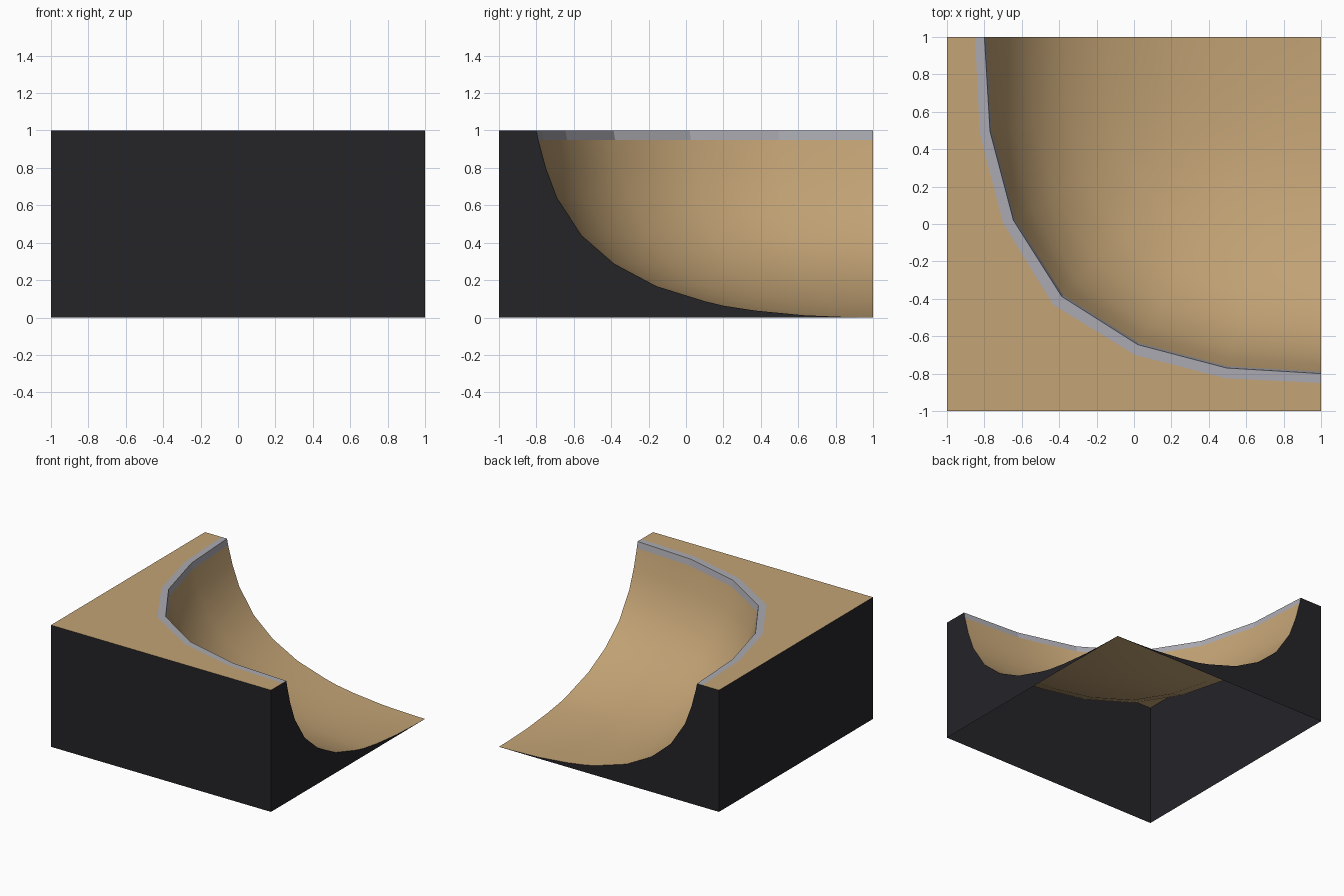
import bpy, bmesh
from mathutils import Vector

if "Cube" in bpy.data.objects:
    bpy.data.objects.remove(bpy.data.objects["Cube"])


def material(name, color):
    m = bpy.data.materials.new(name)
    m.diffuse_color = (*color, 1)
    m.use_nodes = True
    m.node_tree.nodes["Principled BSDF"].inputs["Base Color"].default_value = m.diffuse_color
    return m


wood = material("wood", (0.55, 0.37, 0.18))
dark = material("dark_panel", (0.018, 0.018, 0.022))
metal = material("metal", (0.40, 0.40, 0.44))


def make_object(name, faces, mat, smooth=False):
    """Build an object from faces given as lists of points."""
    bm = bmesh.new()
    for f in faces:
        bm.faces.new([bm.verts.new(p) for p in f])
    bmesh.ops.remove_doubles(bm, verts=bm.verts, dist=1e-4)
    bmesh.ops.dissolve_degenerate(bm, edges=bm.edges, dist=1e-4)
    bmesh.ops.triangulate(bm, faces=[f for f in bm.faces if len(f.verts) > 4])
    for f in bm.faces:
        f.smooth = smooth
    me = bpy.data.meshes.new(name)
    bm.to_mesh(me)
    bm.free()
    me.materials.append(mat)
    ob = bpy.data.objects.new(name, me)
    bpy.context.collection.objects.link(ob)
    return ob


def mirrored(half):
    """Mirror a half curve across the x = y diagonal."""
    return half + [(y, x) for x, y in reversed(half[:-1])]


def strips(rings):
    """Quads between neighbouring rings."""
    return [[a[i], b[i], b[i + 1], a[i + 1]]
            for a, b in zip(rings, rings[1:]) for i in range(len(a) - 1)]


# Rim of the bowl and outer edge of the coping, seen from the top
rim = mirrored([(-0.8, 1), (-0.77, 0.495), (-0.645, 0.02), (-0.387, -0.387)])
outer = mirrored([(-0.85, 1), (-0.825, 0.49), (-0.70, 0.005), (-0.432, -0.432)])

# Transition profile: (position along the side, height)
profile = [(-0.8, 1), (-0.79, 0.95), (-0.75, 0.8), (-0.69, 0.64), (-0.56, 0.44),
           (-0.385, 0.288), (-0.16, 0.168), (0.1, 0.087), (0.2, 0.063),
           (0.37, 0.037), (0.63, 0.012), (0.88, 0.002), (1, 0)]


def ring(p, z):
    s = (1 - p) / 1.8
    return [Vector((1 + (x - 1) * s, 1 + (y - 1) * s, z)) for x, y in rim]


rings = [ring(p, z) for p, z in profile]

# Curved riding surface
make_object("bowl", strips(rings[1:]), wood, smooth=True)

# Metal coping: flat strip on the deck plus a band just inside the rim
top_outer = [Vector((x, y, 1)) for x, y in outer]
make_object("coping", strips([top_outer, rings[0], rings[1]]), metal)

# Deck around the bowl
make_object("deck", [[(-1, 1, 1), (-1, -1, 1), (1, -1, 1)] + top_outer[::-1]], wood)

# Side panels; the underside is open
side = [(-1, 0), (1, 0)] + profile[-2::-1] + [(-1, 1)]
make_object("side_panels", [
    [(-1, -1, 0), (1, -1, 0), (1, -1, 1), (-1, -1, 1)],
    [(-1, 1, 0), (-1, -1, 0), (-1, -1, 1), (-1, 1, 1)],
    [(1, p, z) for p, z in side],
    [(p, 1, z) for p, z in reversed(side)],
], dark)
